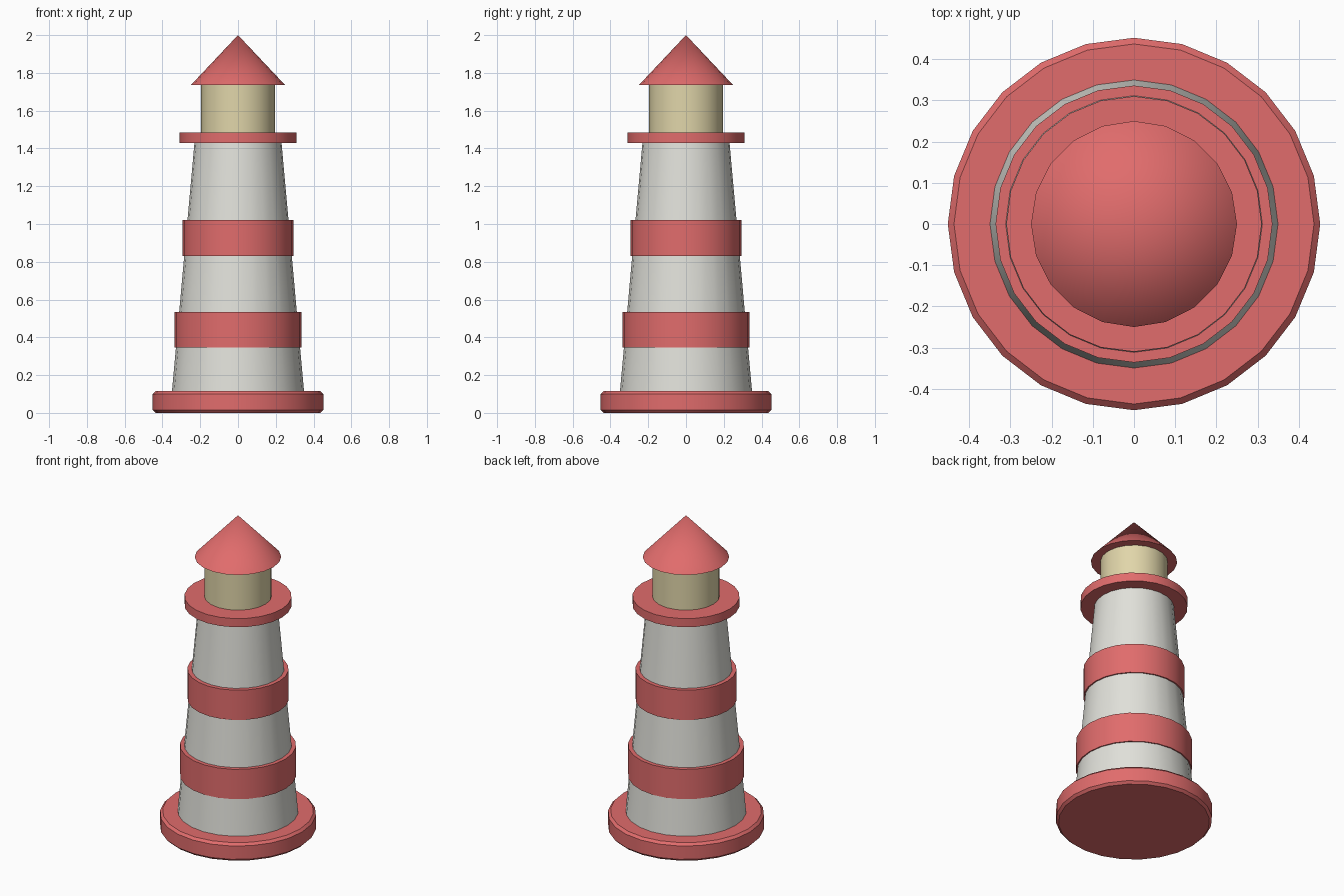
import bpy, math

cube = bpy.data.objects.get("Cube")
if cube:
    bpy.data.objects.remove(cube, do_unlink=True)


def material(name, rgb):
    m = bpy.data.materials.new(name)
    m.use_nodes = True
    colour = (*rgb, 1.0)
    m.diffuse_color = colour
    m.node_tree.nodes["Principled BSDF"].inputs["Base Color"].default_value = colour
    return m


RED = material("coral red", (0.75, 0.15, 0.15))
WHITE = material("off white", (0.75, 0.75, 0.70))
YELLOW = material("pale yellow", (0.75, 0.67, 0.40))


def lathe(name, profile, mat, sides=24):
    """Closed solid turned about z from (radius, height) points, bottom to top."""
    verts, rings = [], []
    for r, z in profile:
        count = sides if r > 0 else 1
        rings.append([len(verts) + i for i in range(count)])
        for i in range(count):
            a = 2 * math.pi * i / sides
            verts.append((r * math.sin(a), r * math.cos(a), z))
    faces = [rings[0]]
    for low, high in zip(rings, rings[1:]):
        for i in range(sides):
            j = (i + 1) % sides
            if len(high) == 1:
                faces.append((low[j], low[i], high[0]))
            else:
                faces.append((low[j], low[i], high[i], high[j]))
    if len(rings[-1]) > 1:
        faces.append(rings[-1][::-1])
    mesh = bpy.data.meshes.new(name)
    mesh.from_pydata(verts, [], faces)
    mesh.materials.append(mat)
    obj = bpy.data.objects.new(name, mesh)
    bpy.context.collection.objects.link(obj)
    bpy.ops.object.select_all(action='DESELECT')
    obj.select_set(True)
    bpy.context.view_layer.objects.active = obj
    bpy.ops.object.shade_smooth_by_angle(angle=math.radians(30))
    return obj


# Chamfered foot and tapering tower
lathe("base", [(0.437, 0), (0.452, 0.015), (0.452, 0.10), (0.437, 0.115)], RED)
lathe("tower", [(0.35, 0.11), (0.23, 1.435)], WHITE)

# Straight painted bands around the tower
for name, radius, bottom in (("lower_band", 0.336, 0.345), ("upper_band", 0.293, 0.83)):
    lathe(name, [(radius, bottom), (radius, bottom + 0.19)], RED)

# Gallery, lamp room and pointed roof
lathe("gallery", [(0.31, 1.43), (0.31, 1.485)], RED)
lathe("lamp_room", [(0.195, 1.48), (0.195, 1.74)], YELLOW, 20)
lathe("roof", [(0.25, 1.735), (0, 2.0)], RED, 20)
